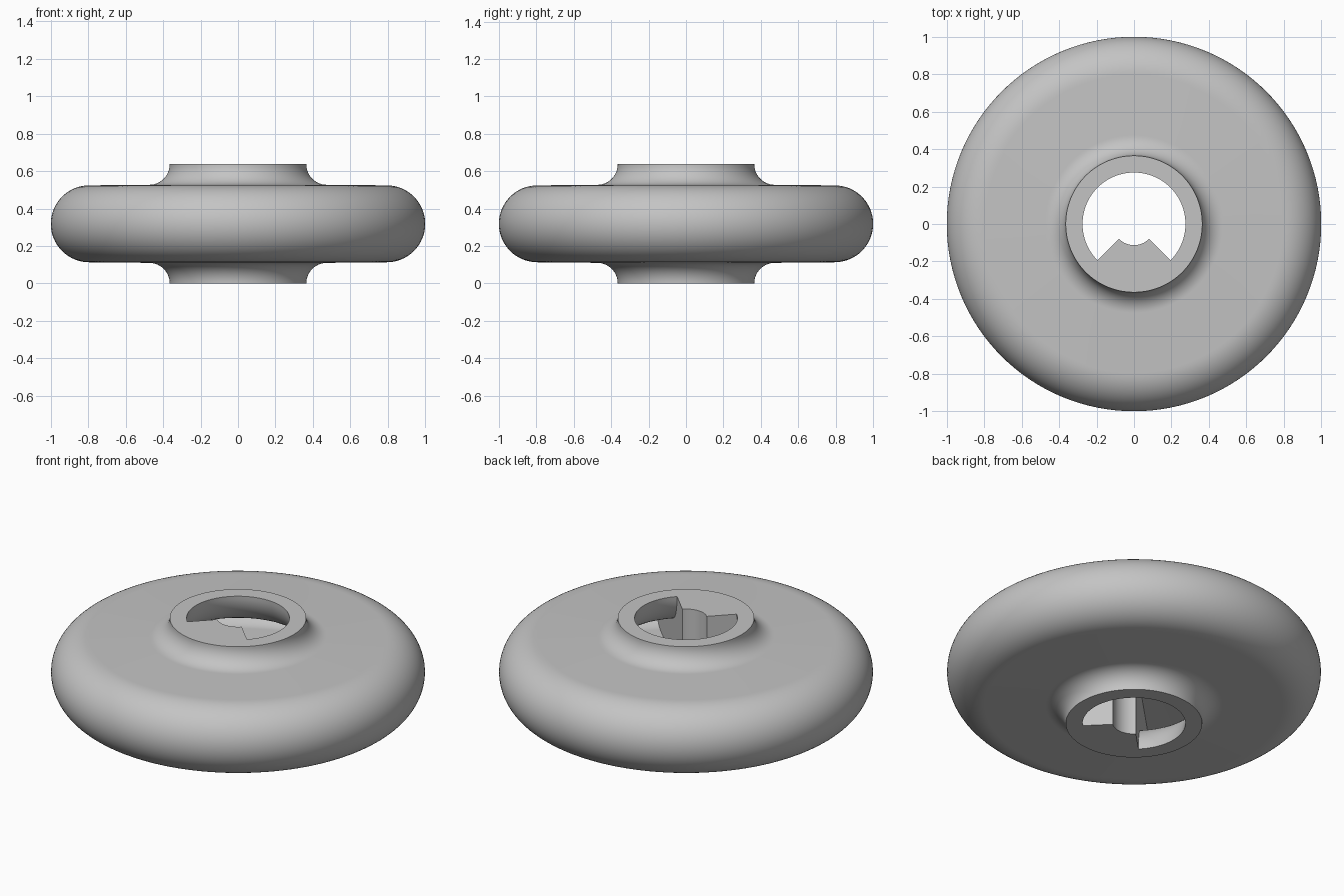
import bpy, bmesh
from math import sin, cos, pi, radians

cube = bpy.data.objects.get("Cube")
if cube:
    bpy.data.objects.remove(cube, do_unlink=True)

H = 0.637                    # overall height
MID = H / 2
BORE, CORE = 0.275, 0.113    # bore radius and inner radius of the solid sector
FLARE_R = 0.475              # centre radius of the hub flare
RIM_R = 0.795                # centre radius of the rounded rim
SEGMENTS = 128


def arc(cx, cz, r, start, end, n):
    """Points (radius, z) along an arc, angles in degrees."""
    angles = [radians(start + (end - start) * i / n) for i in range(n + 1)]
    return [(cx + r * cos(a), cz + r * sin(a)) for a in angles]


def shell_profile(flare, rim):
    """Hub flare, rounded rim and lower hub flare, from top to bottom."""
    return (arc(FLARE_R, H, flare, 180, 270, 14)
            + arc(RIM_R, MID, rim, 90, -90, 32)
            + arc(FLARE_R, 0, flare, 90, 180, 14))


def place(bm, point, angle):
    r, z = point
    return bm.verts.new((r * cos(angle), r * sin(angle), z))


def revolve(bm, profile, start, sweep):
    """Sweep an open profile about z, angles in degrees."""
    steps = round(SEGMENTS * sweep / 360)
    rings = []
    for i in range(steps + 1):
        a = radians(start + sweep * i / steps)
        rings.append([place(bm, p, a) for p in profile])
    for a, b in zip(rings, rings[1:]):
        for j in range(len(profile) - 1):
            bm.faces.new((a[j], b[j], b[j + 1], a[j + 1]))


bm = bmesh.new()
inside = shell_profile(FLARE_R - BORE, 0.115)
core = [(BORE, 0), (CORE, 0), (CORE, H), (BORE, H)]

# Outer skin with the flat hub ends
revolve(bm, [(BORE, H)] + shell_profile(0.11, 0.2055) + [(BORE, 0)], -135, 360)
# Hollow interior, three quarters of the way round
revolve(bm, inside, -45, 270)
# Solid quarter at the front, with its concave inner face
revolve(bm, core, -135, 90)
# Flat side walls of the solid quarter
for side in (-135, -45):
    bm.faces.new([place(bm, p, radians(side)) for p in inside + core[1:3]])

bmesh.ops.remove_doubles(bm, verts=bm.verts, dist=0.0002)
bmesh.ops.recalc_face_normals(bm, faces=bm.faces)
mesh = bpy.data.meshes.new("hollow_wheel")
bm.to_mesh(mesh)
bm.free()

wheel = bpy.data.objects.new("hollow_wheel", mesh)
bpy.context.collection.objects.link(wheel)

# Plain grey material
grey = bpy.data.materials.new("plain_grey")
grey.use_nodes = True
colour = (0.55, 0.55, 0.55, 1)
grey.diffuse_color = colour
grey.node_tree.nodes["Principled BSDF"].inputs["Base Color"].default_value = colour
mesh.materials.append(grey)

bpy.ops.object.select_all(action='DESELECT')
wheel.select_set(True)
bpy.context.view_layer.objects.active = wheel
bpy.ops.object.shade_smooth_by_angle(angle=radians(30))
